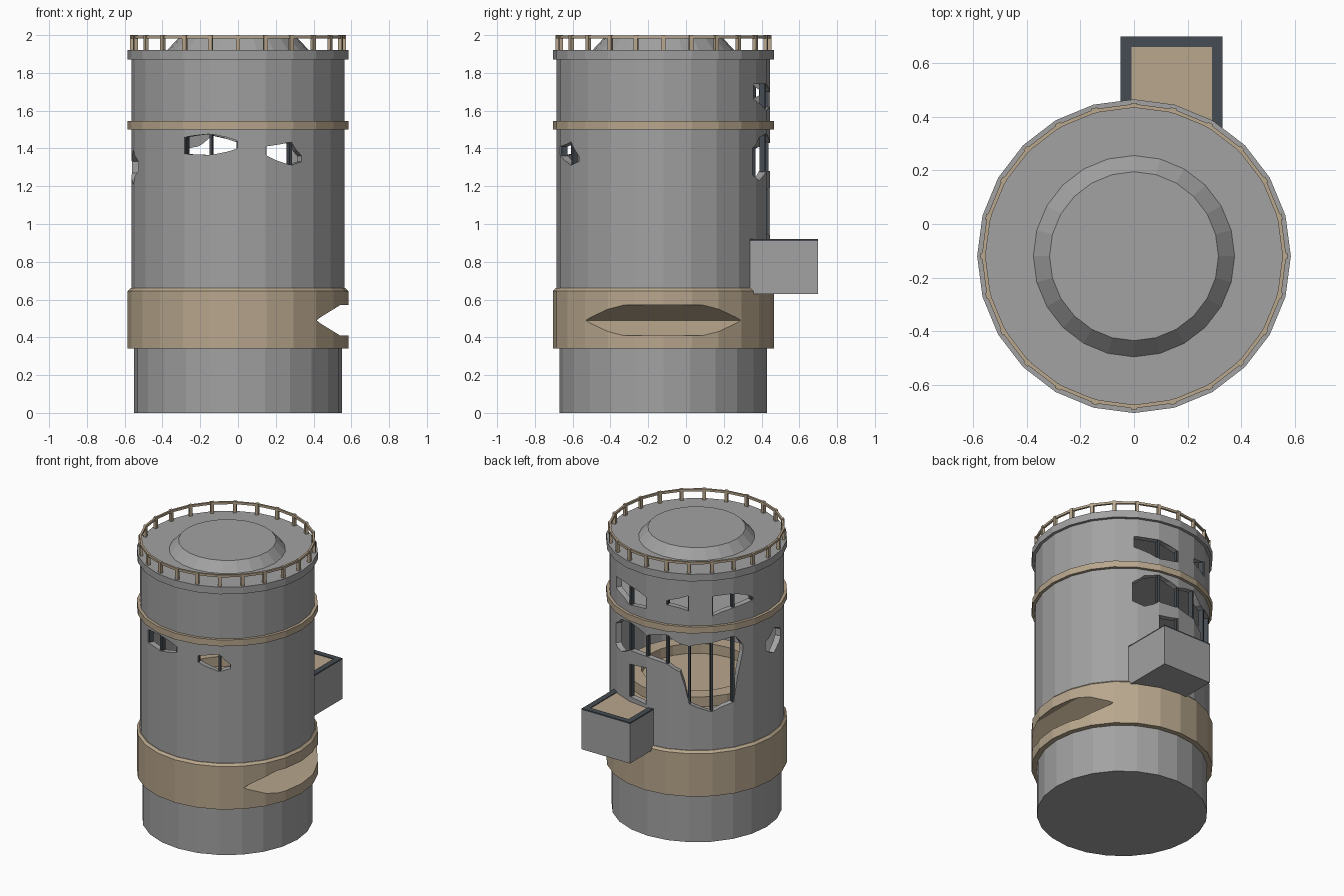
import bpy, bmesh
from math import sin, cos, radians
from mathutils import Matrix, Vector

cube = bpy.data.objects.get("Cube")
if cube:
    bpy.data.objects.remove(cube, do_unlink=True)

AXIS_Y = -0.12
SIDES = 24


def material(name, rgb):
    m = bpy.data.materials.new(name)
    m.use_nodes = True
    m.diffuse_color = (*rgb, 1)
    m.node_tree.nodes["Principled BSDF"].inputs["Base Color"].default_value = (*rgb, 1)
    return m


GREY = material("wall grey", (0.36, 0.36, 0.36))
TAN = material("tan", (0.48, 0.385, 0.265))
SLATE = material("dark slate", (0.06, 0.072, 0.084))


def polar(r, deg, z):
    return Vector((r * cos(radians(deg)), AXIS_Y + r * sin(radians(deg)), z))


def finish(name, bm, mat):
    bmesh.ops.remove_doubles(bm, verts=bm.verts, dist=1e-5)
    bmesh.ops.recalc_face_normals(bm, faces=bm.faces)
    mesh = bpy.data.meshes.new(name)
    bm.to_mesh(mesh)
    bm.free()
    mesh.materials.append(mat)
    ob = bpy.data.objects.new(name, mesh)
    bpy.context.collection.objects.link(ob)
    return ob


def lathe(name, mat, profile):
    """Spin a closed (radius, height) outline around the tower axis."""
    bm = bmesh.new()
    rings = [[bm.verts.new(polar(r, 360 * i / SIDES, z)) for i in range(SIDES)]
             for r, z in profile]
    for a, b in zip(rings, rings[1:] + rings[:1]):
        for i in range(SIDES):
            j = (i + 1) % SIDES
            bm.faces.new((a[i], a[j], b[j], b[i]))
    return finish(name, bm, mat)


def drum(name, mat, profile):
    """Solid of revolution with flat caps."""
    bm = bmesh.new()
    rings = [[bm.verts.new(polar(r, 360 * i / SIDES, z)) for i in range(SIDES)]
             for r, z in profile]
    for a, b in zip(rings, rings[1:]):
        for i in range(SIDES):
            j = (i + 1) % SIDES
            bm.faces.new((a[i], a[j], b[j], b[i]))
    bm.faces.new(rings[0])
    bm.faces.new(rings[-1])
    return finish(name, bm, mat)


def add_box(bm, centre, size, deg=0):
    m = Matrix.Translation(centre) @ Matrix.Rotation(radians(deg), 4, "Z")
    bmesh.ops.create_cube(bm, size=1, matrix=m @ Matrix.Diagonal((*size, 1)))


def cut(target, cutter):
    mod = target.modifiers.new("cut", "BOOLEAN")
    mod.operation = "DIFFERENCE"
    mod.solver = "EXACT"
    mod.object = cutter
    cutter.hide_render = True
    cutter.hide_set(True)


# Tower shell and bands
drum("base", GREY, [(0.55, 0), (0.55, 0.35)])
lower_band = drum("lower_band", TAN, [(0.585, 0.34), (0.585, 0.645), (0.57, 0.66)])
wall = lathe("tower_wall", GREY, [(0.565, 0.65), (0.565, 1.88), (0.525, 1.88), (0.525, 0.65)])
lathe("upper_band", TAN, [(0.585, 1.5), (0.585, 1.545), (0.55, 1.545), (0.55, 1.5)])
drum("roof", GREY, [(0.585, 1.87), (0.585, 1.92)])
drum("skylight", GREY, [(0.38, 1.915), (0.315, 1.985)])

# Inside floors and bench
drum("lower_floor", TAN, [(0.54, 0.88), (0.54, 0.92)])
drum("upper_floor", GREY, [(0.54, 1.5), (0.54, 1.54)])
lathe("bench", TAN, [(0.46, 0.91), (0.46, 0.99), (0.36, 0.99), (0.36, 0.91)])

# V-shaped gouge in the lower band
bm = bmesh.new()
for s in (-1, 1):
    for x, y, h in ((0.41, 0.41, 0), (0.65, 0.41, 0), (0.54, 0.285, 0.08), (0.65, 0.285, 0.08)):
        for k in (-1, 1):
            bm.verts.new((x, AXIS_Y + s * y, 0.49 + k * h))
bmesh.ops.remove_doubles(bm, verts=bm.verts, dist=1e-5)
bmesh.ops.convex_hull(bm, input=bm.verts)
cut(lower_band, finish("gouge_cutter", bm, TAN))

# Ragged openings: columns of (angle, sill, head)
OPENINGS = [
    [(58, 1.66, 1.74), (75, 1.6, 1.74), (90, 1.62, 1.7)],
    [(105, 1.68, 1.71), (120, 1.65, 1.76)],
    [(135, 1.61, 1.75), (150, 1.65, 1.75), (165, 1.67, 1.69)],
    [(177, 1.27, 1.33), (188, 1.21, 1.39), (200, 1.28, 1.33)],
    [(57, 1.26, 1.4), (65, 1.23, 1.46), (75, 1.28, 1.48), (90, 1.28, 1.43),
     (105, 1.26, 1.47), (114, 1.21, 1.41), (120, 0.99, 1.4), (135, 0.93, 1.42),
     (150, 0.98, 1.45), (157, 1.32, 1.37)],
    [(75, 0.95, 1.18), (90, 0.94, 1.2)],
    [(240, 1.37, 1.46), (255, 1.365, 1.477), (270, 1.4, 1.44)],
    [(285, 1.365, 1.41), (300, 1.31, 1.435), (307, 1.33, 1.36)],
]
cutter = bmesh.new()
posts = bmesh.new()
for columns in OPENINGS:
    loops = [[cutter.verts.new(polar(r, a, z))
              for r, z in ((0.45, lo), (0.68, lo), (0.68, hi), (0.45, hi))]
             for a, lo, hi in columns]
    for p, q in zip(loops, loops[1:]):
        for i in range(4):
            j = (i + 1) % 4
            cutter.faces.new((p[i], p[j], q[j], q[i]))
    cutter.faces.new(loops[0])
    cutter.faces.new(loops[-1])
    # Mullions stand at the corners of the facets
    for a, lo, hi in columns:
        if a % 15 == 0:
            add_box(posts, polar(0.543, a, (lo + hi) / 2), (0.03, 0.016, hi - lo + 0.01), a)
bmesh.ops.triangulate(cutter, faces=cutter.faces)
cut(wall, finish("opening_cutter", cutter, GREY))
finish("mullions", posts, SLATE)

# Balcony: open tray with a dark rim and tan floor
bm = bmesh.new()
add_box(bm, (0.14, 0.52, 0.77), (0.38, 0.36, 0.28))
finish("balcony_body", bm, GREY)
bm = bmesh.new()
for x in (-0.03, 0.31):
    add_box(bm, (x, 0.52, 0.915), (0.04, 0.36, 0.01))
add_box(bm, (0.14, 0.68, 0.915), (0.3, 0.04, 0.01))
finish("balcony_rim", bm, SLATE)
bm = bmesh.new()
add_box(bm, (0.14, 0.5, 0.912), (0.3, 0.32, 0.006))
finish("balcony_floor", bm, TAN)

# Roof railing
bm = bmesh.new()
for i in range(SIDES):
    a = 360 * i / SIDES
    add_box(bm, polar(0.562, a, 1.957), (0.02, 0.022, 0.086), a)
finish("railing_posts", bm, TAN)
lathe("railing_top", TAN, [(0.568, 1.982), (0.568, 1.998), (0.554, 1.998), (0.554, 1.982)])
